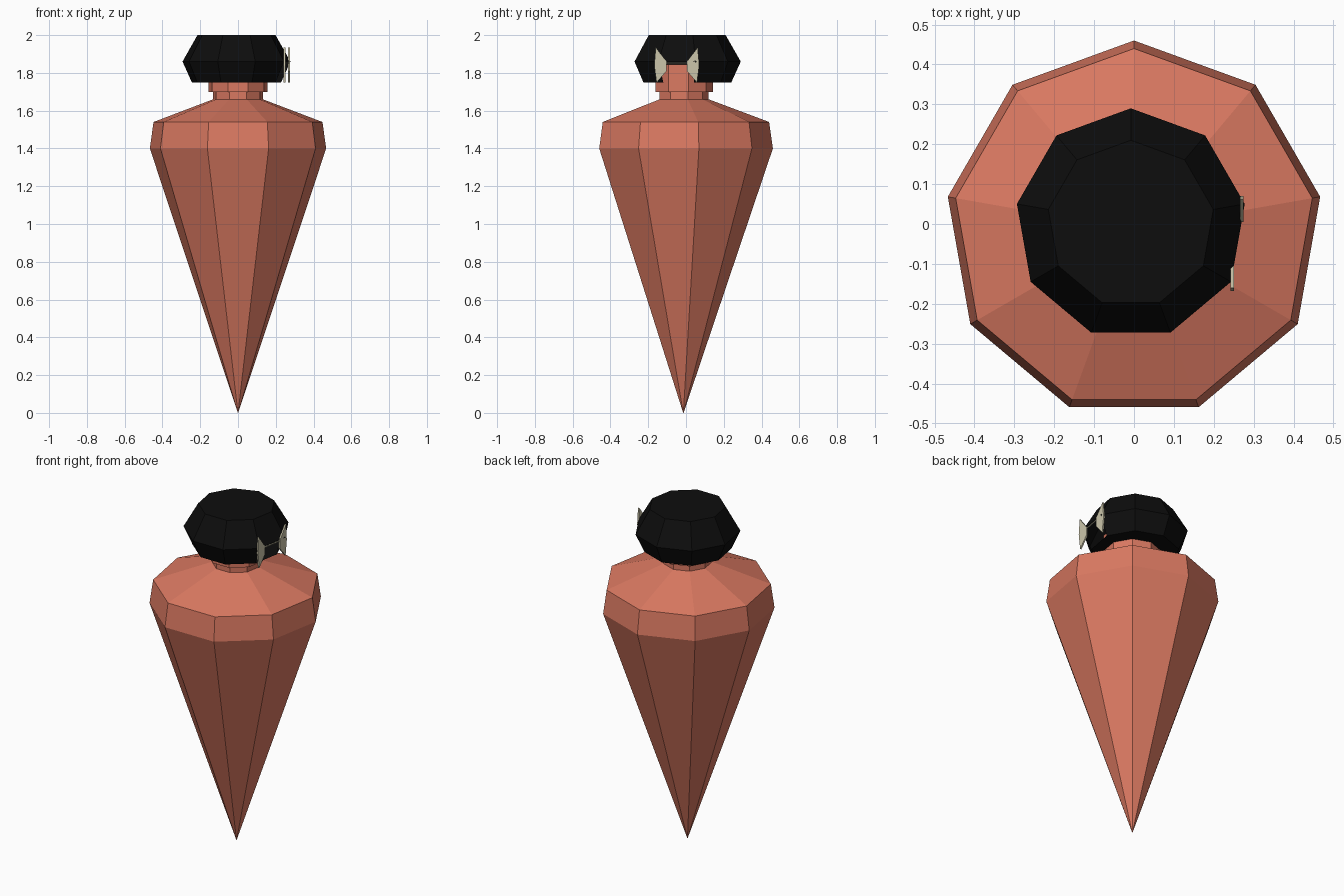
import bpy, bmesh
from math import sin, cos, radians

cube = bpy.data.objects.get("Cube")
if cube:
    bpy.data.objects.remove(cube)

SIDES = 9


def material(name, rgb):
    mat = bpy.data.materials.new(name)
    mat.use_nodes = True
    mat.diffuse_color = (*rgb, 1)
    bsdf = next(n for n in mat.node_tree.nodes if n.type == 'BSDF_PRINCIPLED')
    bsdf.inputs["Base Color"].default_value = (*rgb, 1)
    return mat


coral = material("coral", (0.70, 0.19, 0.12))
black = material("black", (0.004, 0.004, 0.004))
cream = material("cream", (0.60, 0.56, 0.40))


def finish(bm, name, mat):
    bmesh.ops.recalc_face_normals(bm, faces=bm.faces)
    mesh = bpy.data.meshes.new(name)
    bm.to_mesh(mesh)
    bm.free()
    mesh.materials.append(mat)
    obj = bpy.data.objects.new(name, mesh)
    bpy.context.collection.objects.link(obj)
    return obj


def lathe(name, mat, profile, cx, cy, open_band=None):
    """Stack nine-sided rings of (radius, z), one corner at the back.
    open_band leaves out the face of that band that points to +x."""
    bm = bmesh.new()
    rings = []
    for r, z in profile:
        angles = [radians(90 + 360 * i / SIDES) for i in range(SIDES)]
        rings.append([bm.verts.new((cx + r * cos(a), cy + r * sin(a), z)) for a in angles])
    for band, (low, high) in enumerate(zip(rings, rings[1:])):
        for i in range(SIDES):
            j = (i + 1) % SIDES
            if band == open_band and i == 6:
                continue
            bm.faces.new((low[i], low[j], high[j], high[i]))
    bm.faces.new(rings[0][::-1])
    bm.faces.new(rings[-1])
    bmesh.ops.remove_doubles(bm, verts=bm.verts, dist=0.0005)
    return finish(bm, name, mat)


def plate(name, outline, x, thickness=0.009):
    """Thin upright plate from a (y, z) outline."""
    bm = bmesh.new()
    face = bm.faces.new([bm.verts.new((x - thickness / 2, y, z)) for y, z in outline])
    new = bmesh.ops.extrude_face_region(bm, geom=[face])["geom"]
    bmesh.ops.translate(bm, vec=(thickness, 0, 0),
                        verts=[v for v in new if isinstance(v, bmesh.types.BMVert)])
    return finish(bm, name, cream)


# Tapered body with shoulder
lathe("body", coral, [(0.001, 0), (0.474, 1.40), (0.454, 1.54), (0.134, 1.66)], 0, -0.014)

# Neck and wider core that runs up inside the cap
lathe("neck", coral, [(0.134, 1.65), (0.134, 1.71)], 0, -0.014)
lathe("core", coral, [(0.158, 1.70), (0.158, 1.845)], 0, -0.014)

# Faceted cap with one open lower panel
lathe("cap", black, [(0.24, 1.75), (0.29, 1.86), (0.21, 2.0)], -0.008, 0, open_band=0)

# Pair of pointed plates beside the opening
half = [(0.005, 1.81), (0.005, 1.86), (0.062, 1.935), (0.07, 1.84), (0.058, 1.748)]
plate("back_plate", half, 0.27)
plate("front_plate", [(-0.098 - y, z) for y, z in half], 0.246)

# Thin bar joining the plates
bpy.ops.mesh.primitive_cube_add(size=1, location=(0.258, -0.048, 1.853))
bar = bpy.context.object
bar.name = "joining_bar"
bar.scale = (0.005, 0.13, 0.006)
bar.rotation_euler = (0, 0, radians(-10))
bar.data.materials.append(cream)
